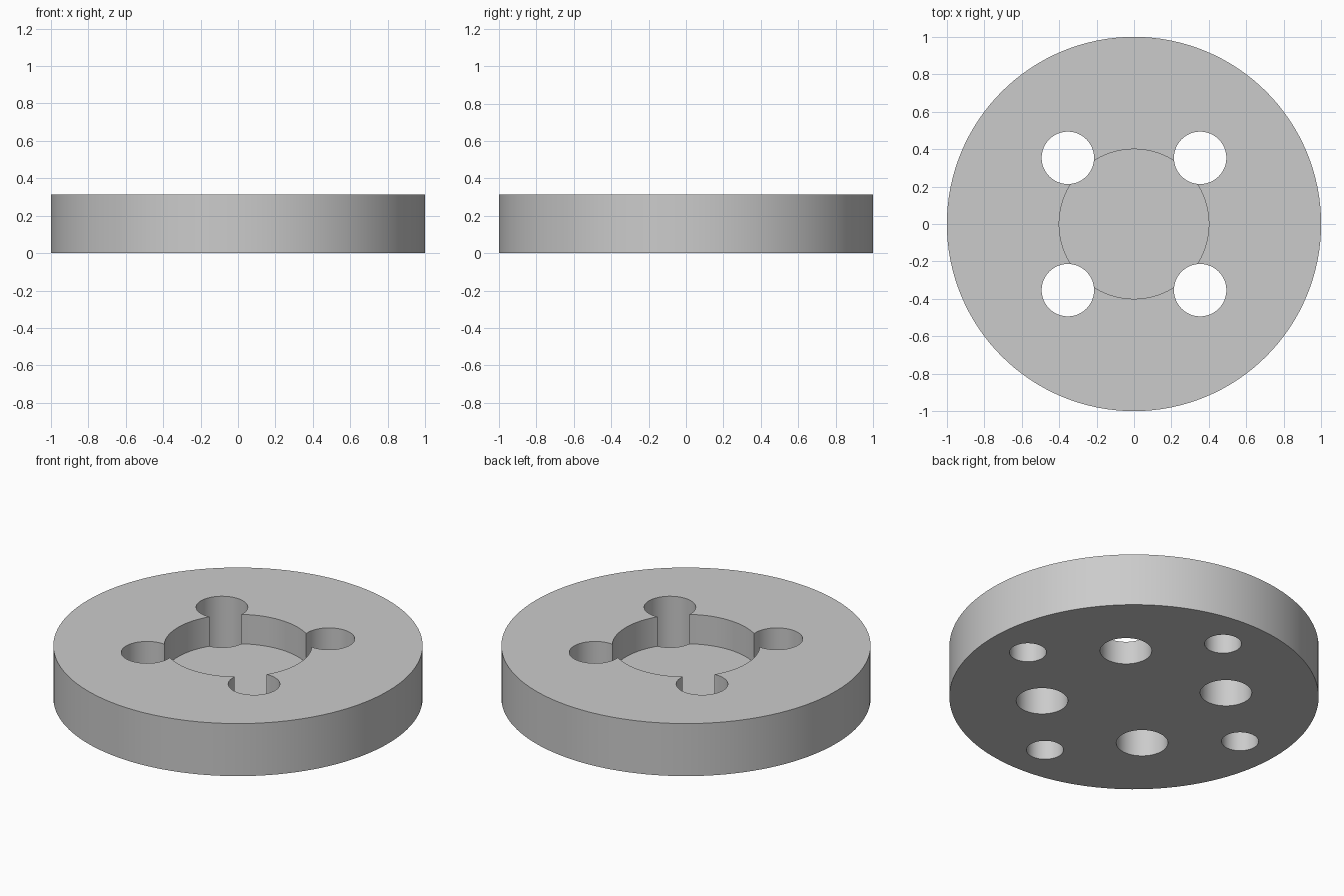
import bpy
from math import cos, sin, radians

cube = bpy.data.objects.get("Cube")
if cube:
    bpy.data.objects.remove(cube, do_unlink=True)

HEIGHT = 0.314
POCKET_FLOOR = 0.138
BLIND_TOP = 0.2

grey = bpy.data.materials.new("light grey")
grey.use_nodes = True
colour = (0.6, 0.6, 0.6, 1)
grey.diffuse_color = colour
grey.node_tree.nodes["Principled BSDF"].inputs["Base Color"].default_value = colour


def cylinder(name, radius, bottom, top, x=0, y=0, sides=64):
    bpy.ops.mesh.primitive_cylinder_add(
        vertices=sides, radius=radius, depth=top - bottom,
        location=(x, y, (bottom + top) / 2))
    obj = bpy.context.object
    obj.name = name
    obj.data.materials.append(grey)
    return obj


def cut(body, cutter):
    cutter.hide_render = True
    mod = body.modifiers.new("cut", "BOOLEAN")
    mod.operation = "DIFFERENCE"
    mod.solver = "EXACT"
    mod.object = cutter
    bpy.context.view_layer.objects.active = body
    bpy.ops.object.modifier_apply(modifier=mod.name)
    bpy.data.objects.remove(cutter, do_unlink=True)


# Round plate
plate = cylinder("round_plate", 1, 0, HEIGHT, sides=128)

# Central pocket, open at the top
cut(plate, cylinder("pocket_cutter", 0.4, POCKET_FLOOR, HEIGHT + 0.1, sides=96))

for i in range(4):
    # Through holes on the diagonals, overlapping the pocket rim
    a = radians(45 + 90 * i)
    cut(plate, cylinder("through_hole_cutter", 0.14, -0.1, HEIGHT + 0.1,
                        0.5 * cos(a), 0.5 * sin(a)))
    # Blind holes in the underside, on the axes
    a = radians(90 * i)
    cut(plate, cylinder("blind_hole_cutter", 0.1, -0.1, BLIND_TOP,
                        0.75 * cos(a), 0.75 * sin(a)))

# Smooth round walls with sharp rims
bpy.ops.object.select_all(action="DESELECT")
plate.select_set(True)
bpy.context.view_layer.objects.active = plate
bpy.ops.object.shade_smooth_by_angle(angle=radians(30))
